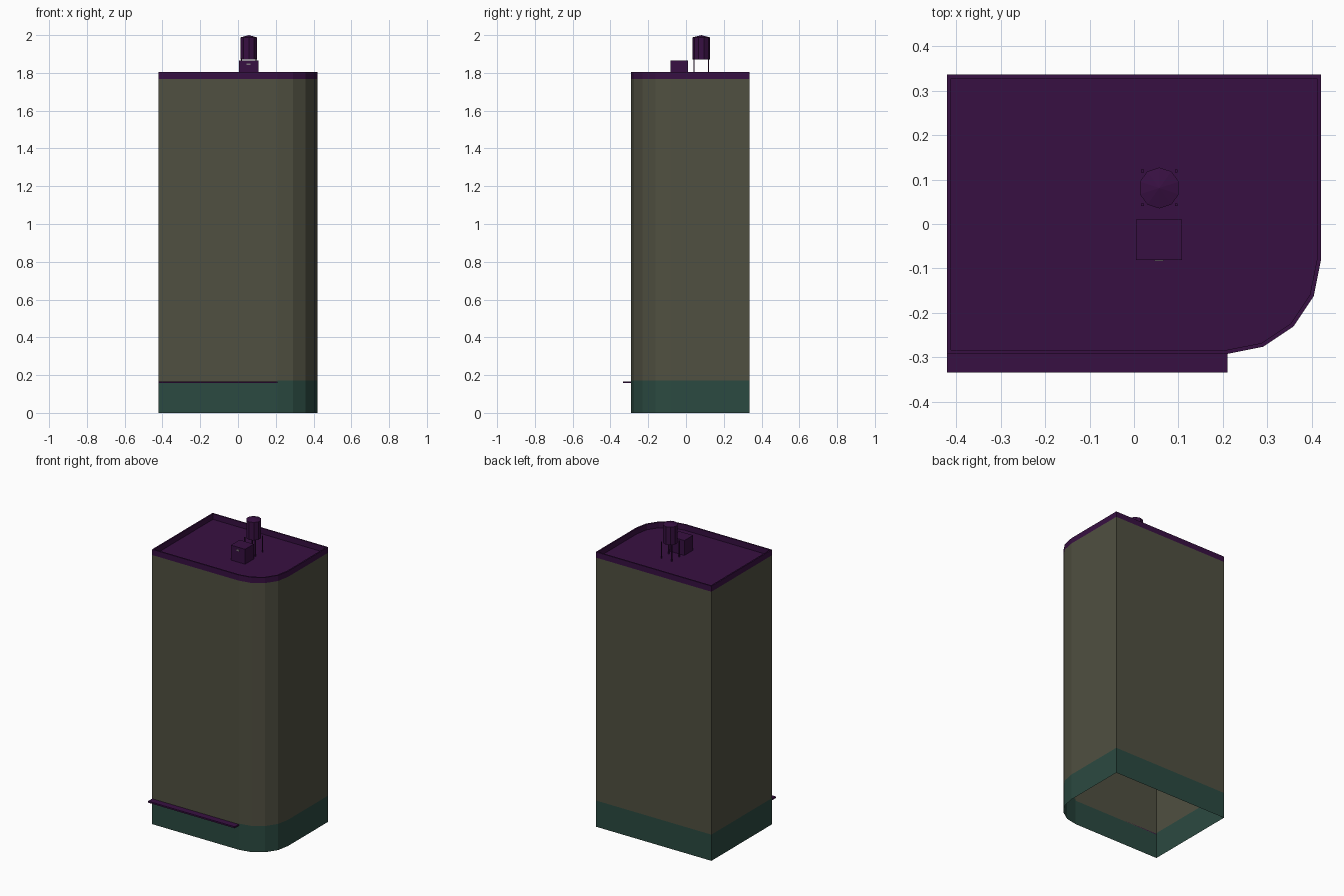
import bpy, bmesh, math
from mathutils import Vector

if "Cube" in bpy.data.objects:
    bpy.data.objects.remove(bpy.data.objects["Cube"])


def material(name, rgb):
    m = bpy.data.materials.new(name)
    m.diffuse_color = (*rgb, 1)
    m.use_nodes = True
    m.node_tree.nodes["Principled BSDF"].inputs["Base Color"].default_value = m.diffuse_color
    return m


OLIVE = material("olive_wall", (0.080, 0.079, 0.052))
TEAL = material("dark_teal", (0.024, 0.068, 0.052))
PURPLE = material("deep_purple", (0.039, 0.005, 0.054))
GREY = material("vent_grey", (0.20, 0.18, 0.20))


def finish(name, bm, mats):
    bmesh.ops.recalc_face_normals(bm, faces=bm.faces)
    me = bpy.data.meshes.new(name)
    bm.to_mesh(me)
    bm.free()
    for m in mats:
        me.materials.append(m)
    ob = bpy.data.objects.new(name, me)
    bpy.context.collection.objects.link(ob)
    return ob


def box(name, lo, hi, mat):
    bm = bmesh.new()
    bmesh.ops.create_cube(bm, size=1)
    for v in bm.verts:
        v.co = [lo[i] + (v.co[i] + 0.5) * (hi[i] - lo[i]) for i in range(3)]
    return finish(name, bm, [mat])


def inset(points, d):
    """Mitred inward offset of a counter-clockwise outline."""
    out = []
    for i, p in enumerate(points):
        a = (p - points[i - 1]).normalized()
        b = (points[(i + 1) % len(points)] - p).normalized()
        na, nb = Vector((-a.y, a.x)), Vector((-b.y, b.x))
        out.append(p + (na + nb) * d / (1 + na.dot(nb)))
    return out


# Footprint: a rectangle with one rounded front corner
X, FRONT, BACK, RADIUS = 0.42, -0.292, 0.336, 0.21
outline = [Vector((-X, FRONT))]
for i in range(5):
    t = -math.pi / 2 + i * math.pi / 8
    outline.append(Vector((X - RADIUS + RADIUS * math.cos(t),
                           FRONT + RADIUS + RADIUS * math.sin(t))))
outline += [Vector((X, BACK)), Vector((-X, BACK))]
inner = inset(outline, 0.009)

# Building shell: open bottom, base band, walls, parapet and sunken roof
SIGN_Z, BASE_Z, ROOF_Z, TOP_Z = 0.162, 0.172, 1.768, 1.805
levels = [(outline, 0), (outline, SIGN_Z), (outline, BASE_Z), (outline, ROOF_Z),
          (outline, TOP_Z), (inner, TOP_Z), (inner, ROOF_Z)]
bm = bmesh.new()
rings = [[bm.verts.new((p.x, p.y, z)) for p in pts] for pts, z in levels]
n = len(outline)
for k in range(len(rings) - 1):
    for i in range(n):
        j = (i + 1) % n
        f = bm.faces.new((rings[k][i], rings[k][j], rings[k + 1][j], rings[k + 1][i]))
        if k == 0 or (k == 1 and i != 0):
            f.material_index = 1
        elif k >= 3:
            f.material_index = 2
roof = bm.faces.new(rings[-1])
roof.material_index = 2
finish("building_shell", bm, [OLIVE, TEAL, PURPLE])

# Thin canopy over the shop front
box("canopy", (-X, -0.334, 0.157), (0.21, FRONT, 0.167), PURPLE)

# Rooftop hut with a small vent on its front
box("roof_hut", (0.005, -0.081, ROOF_Z), (0.108, 0.010, 1.866), PURPLE)
box("hut_vent", (0.046, -0.083, 1.841), (0.066, -0.081, 1.851), GREY)

# Water tank with shallow conical lid, on four thin legs
TX, TY = 0.057, 0.081
bm = bmesh.new()
SIDES = 10
tank = []
for z in (1.87, 1.988):
    tank.append([bm.verts.new((TX + 0.046 * math.cos(2 * math.pi * (i + 0.5) / SIDES),
                               TY + 0.046 * math.sin(2 * math.pi * (i + 0.5) / SIDES), z))
                 for i in range(SIDES)])
tip = bm.verts.new((TX, TY, 2.0))
bm.faces.new(tank[0])
for i in range(SIDES):
    j = (i + 1) % SIDES
    bm.faces.new((tank[0][i], tank[0][j], tank[1][j], tank[1][i]))
    bm.faces.new((tank[1][i], tank[1][j], tip))
finish("water_tank", bm, [PURPLE])
for sx in (-1, 1):
    for sy in (-1, 1):
        cx, cy = TX + sx * 0.038, TY + sy * 0.038
        box("tank_leg", (cx - 0.003, cy - 0.003, ROOF_Z), (cx + 0.003, cy + 0.003, 1.875), PURPLE)
